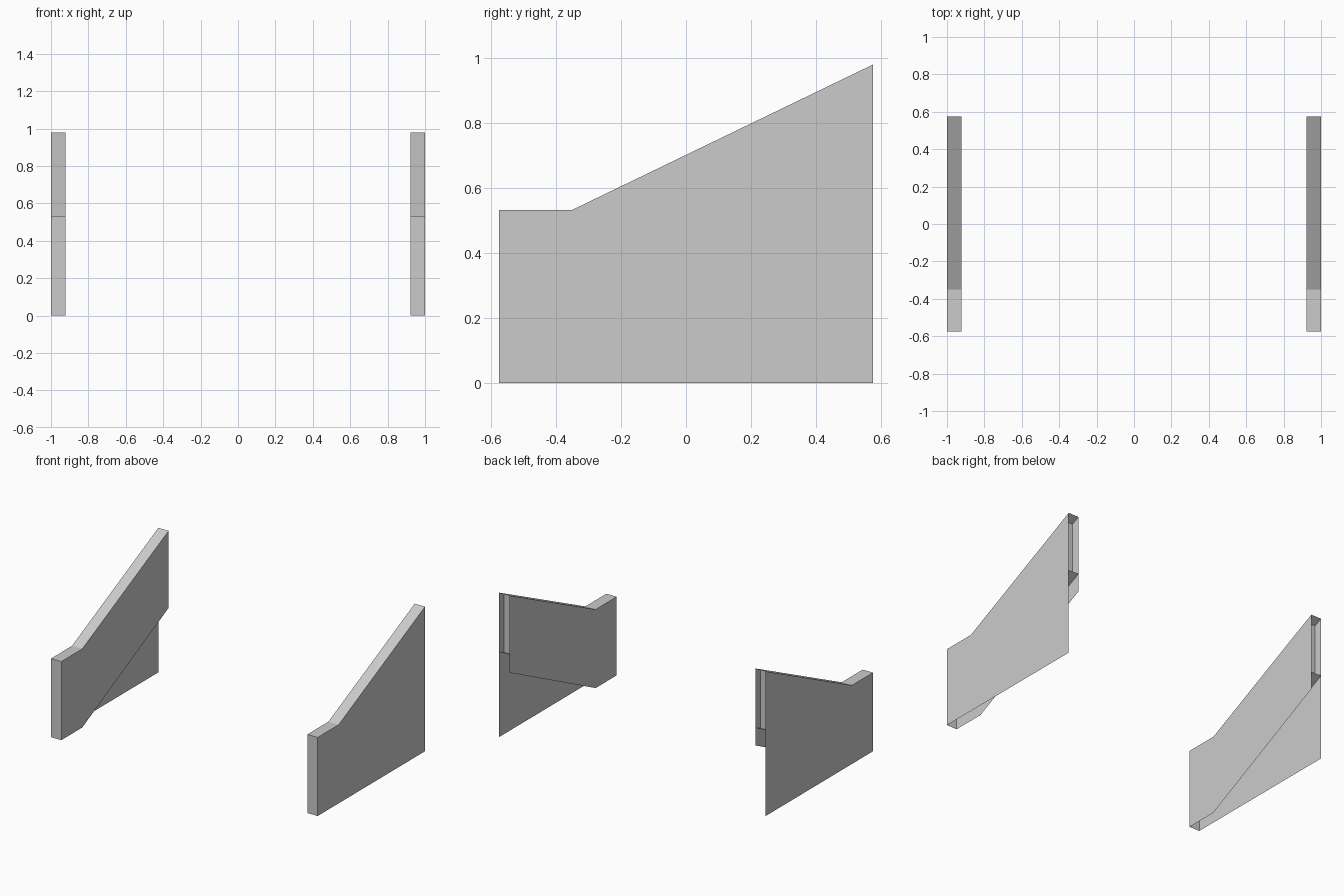
import bpy

if "Cube" in bpy.data.objects:
    bpy.data.objects.remove(bpy.data.objects["Cube"])

# Side profile: front, knee, back (y, z of the top edge)
TOP = [(-0.575, 0.533), (-0.35, 0.533), (0.575, 0.98)]
OUTER, INNER = 1.0, 0.923


def sheet(name, verts, faces):
    mesh = bpy.data.meshes.new(name)
    mesh.from_pydata(verts, [], faces)
    mesh.update()
    obj = bpy.data.objects.new(name, mesh)
    bpy.context.collection.objects.link(obj)
    return obj


def flat_panel(name, x, outline):
    return sheet(name, [(x, y, z) for y, z in outline], [tuple(range(len(outline)))])


def strip(name, path, xa, xb):
    # Ribbon across the thickness, following a path in the yz plane
    n = len(path)
    verts = [(x, y, z) for x in (xa, xb) for y, z in path]
    return sheet(name, verts, [(i, i + 1, n + i + 1, n + i) for i in range(n - 1)])


def lowered(drop):
    return [(y, z - drop) for y, z in TOP]


for label, s in (("left", -1), ("right", 1)):
    xo, xi = s * OUTER, s * INNER
    # Outer full-height panel
    flat_panel(label + "_outer_panel", xo, [(-0.575, 0), (0.575, 0)] + TOP[::-1])
    # Inner band, lower edge parallel to the top
    low = [(-0.575, 0.0), (-0.35, 0.0), (0.575, 0.458)]
    flat_panel(label + "_inner_band", xi, low + TOP[::-1])
    # Front end and top cover
    strip(label + "_front_and_top_cover", [(-0.575, 0)] + TOP, xo, xi)
    # Recessed floor between the panels
    strip(label + "_recessed_floor", lowered(0.40), xo, xi)
    # Inset back wall
    strip(label + "_inset_back_wall", [(0.52, 0.554), (0.52, 0.953)], xo, xi)
